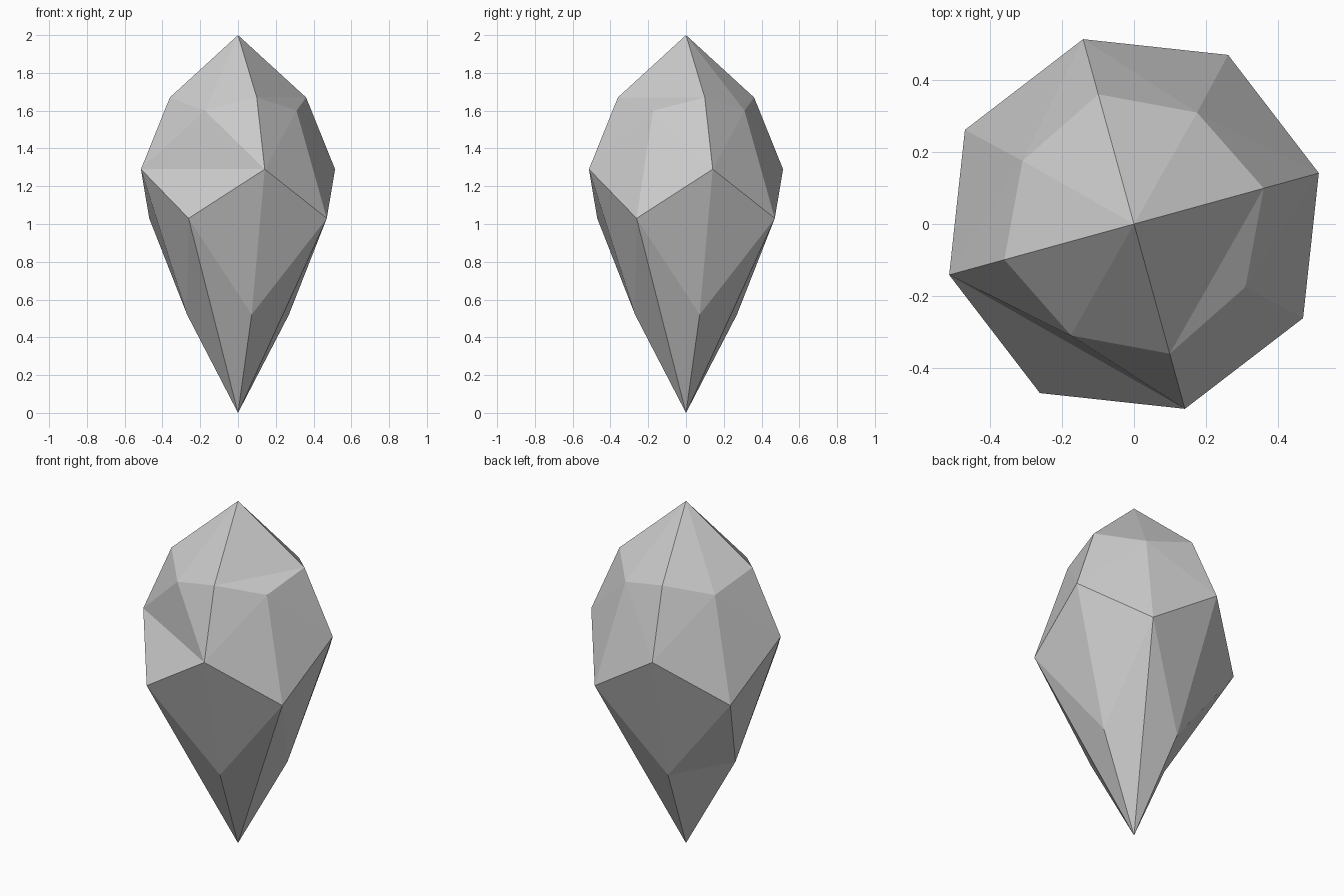
import bpy, bmesh, math

if "Cube" in bpy.data.objects:
    bpy.data.objects.remove(bpy.data.objects["Cube"])

bm = bmesh.new()

def ring(radius, angle, z):
    """Four vertices a quarter turn apart."""
    return [bm.verts.new((radius * math.cos(math.radians(angle + 90 * k)),
                          radius * math.sin(math.radians(angle + 90 * k)), z))
            for k in range(4)]

# Two tips and the staggered rings of the gem
top = bm.verts.new((0, 0, 2))
tip = bm.verts.new((0, 0, 0))
crown = ring(0.374, 15.4, 1.67)
notch = ring(0.356, 60.5, 1.60)
girdle = ring(0.533, 15.4, 1.29)
waist = ring(0.538, 60.9, 1.03)
lower = ring(0.279, 15.0, 0.52)

def facets(*tris):
    for t in tris:
        bm.faces.new(t)

# Facets, one quarter at a time; three quarters have one cut made differently
for k in range(4):
    n = (k + 1) % 4
    u, u2, v = crown[k], crown[n], notch[k]
    a, a2, b = girdle[k], girdle[n], waist[k]
    l, l2 = lower[k], lower[n]
    # Crown
    if k == 3:
        facets((top, u, u2), (u, v, u2))
    else:
        facets((top, u, v), (top, v, u2))
    # Shoulder
    facets((u, a, v), (v, a2, u2))
    if k == 2:
        facets((a, a2, v), (a, b, a2))
    else:
        facets((a, b, v), (v, b, a2))
    # Point
    facets((a, l, b), (b, l2, a2))
    if k == 1:
        facets((b, l, l2), (l, tip, l2))
    else:
        facets((l, tip, b), (b, tip, l2))

bmesh.ops.recalc_face_normals(bm, faces=bm.faces)
mesh = bpy.data.meshes.new("crystal")
bm.to_mesh(mesh)
bm.free()
obj = bpy.data.objects.new("crystal", mesh)
bpy.context.collection.objects.link(obj)
